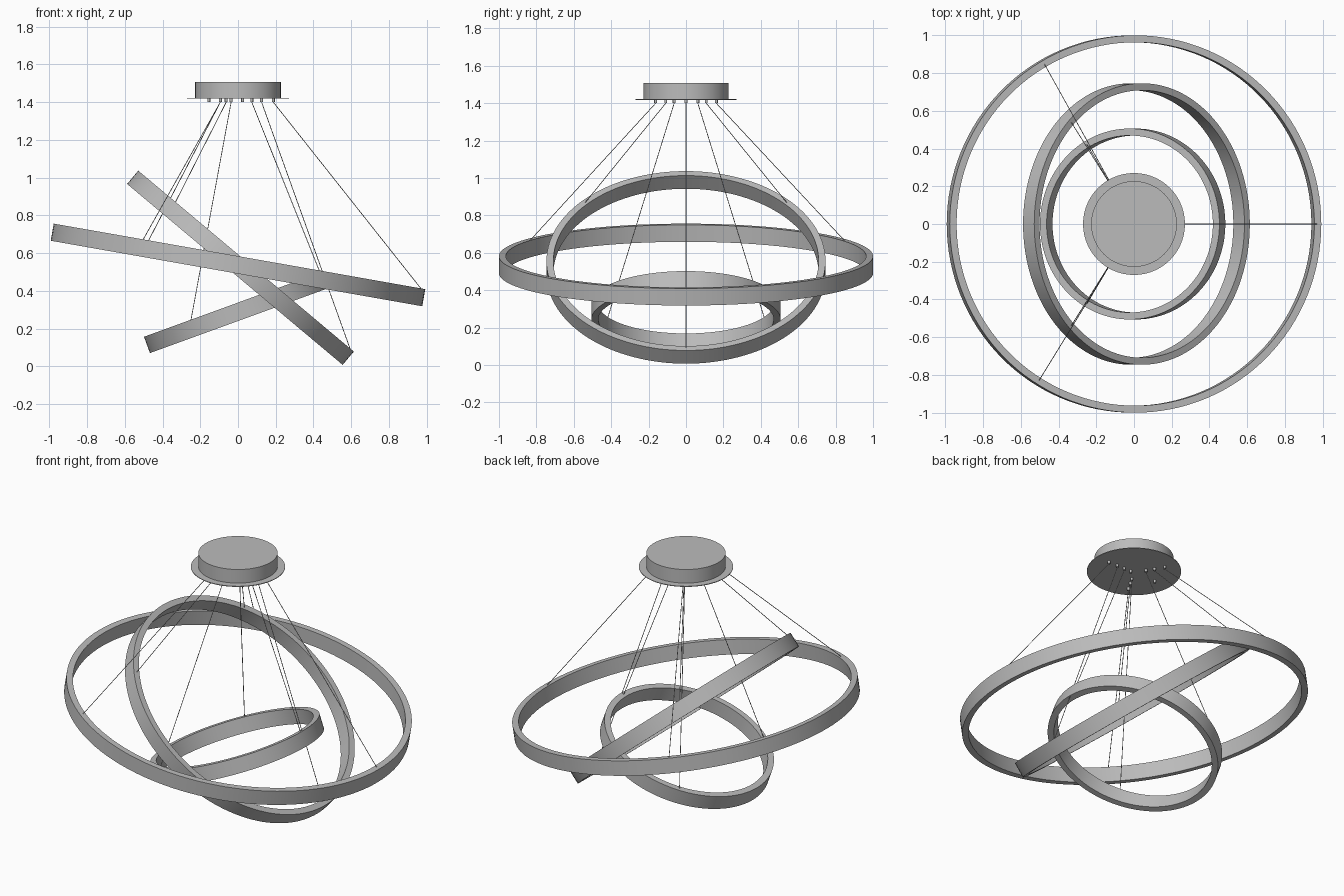
import bpy, bmesh
from math import radians, cos, sin, pi
from mathutils import Vector, Matrix

cube = bpy.data.objects.get("Cube")
if cube:
    bpy.data.objects.remove(cube, do_unlink=True)


def material(name, value):
    mat = bpy.data.materials.new(name)
    mat.use_nodes = True
    colour = (value, value, value, 1)
    mat.diffuse_color = colour
    mat.node_tree.nodes["Principled BSDF"].inputs["Base Color"].default_value = colour
    return mat


METAL = material("satin grey", 0.5)


def finish(name, bm, mat=METAL):
    bmesh.ops.recalc_face_normals(bm, faces=bm.faces)
    mesh = bpy.data.meshes.new(name)
    bm.to_mesh(mesh)
    bm.free()
    mesh.materials.append(mat)
    obj = bpy.data.objects.new(name, mesh)
    bpy.context.collection.objects.link(obj)
    bpy.ops.object.select_all(action="DESELECT")
    obj.select_set(True)
    bpy.context.view_layer.objects.active = obj
    bpy.ops.object.shade_smooth_by_angle(angle=radians(35))
    return obj


def rod(name, start, end, radius, sides, mat=METAL):
    """Capped cylinder between two points."""
    start, end = Vector(start), Vector(end)
    axis = end - start
    turn = axis.to_track_quat("Z", "Y").to_matrix().to_4x4()
    bm = bmesh.new()
    bmesh.ops.create_cone(bm, cap_ends=True, segments=sides, radius1=radius,
                          radius2=radius, depth=axis.length,
                          matrix=Matrix.Translation((start + end) / 2) @ turn)
    return finish(name, bm, mat)


def hoop(name, radius, place):
    """Flat band with a rectangular section, lathed then tilted."""
    bm = bmesh.new()
    inner, half = radius - WALL, HEIGHT / 2
    section = [(inner, -half), (radius, -half), (radius, half), (inner, half)]
    verts = [bm.verts.new((r, 0, z)) for r, z in section]
    edges = [bm.edges.new((verts[i], verts[i - 1])) for i in range(4)]
    bmesh.ops.spin(bm, geom=verts + edges, axis=(0, 0, 1), cent=(0, 0, 0),
                   angle=2 * pi, steps=128, use_duplicate=False)
    bmesh.ops.remove_doubles(bm, verts=bm.verts, dist=1e-4)
    bm.transform(place)
    return finish(name, bm)


# Ceiling canopy
BASE, PIN = 1.42, 0.02
rod("canopy_drum", (0, 0, BASE), (0, 0, 1.508), 0.227, 96)
rod("canopy_flange", (0, 0, BASE - 0.002), (0, 0, BASE + 0.002), 0.27, 96)

# Tilted hoops, each hung on three cables
HEIGHT, WALL = 0.092, 0.037
HOOPS = [
    # name, radius, centre x, centre z, tilt, mount radius, cable angles
    ("large", 1.0, 0.0, 0.537, 10, 0.187, (0, 120, -122)),
    ("middle", 0.746, 0.013, 0.522, 40, 0.125, (0, 132, -132)),
    ("small", 0.506, -0.007, 0.286, -20, 0.073, (0, 120, -120)),
]
for name, radius, x, z, tilt, mount, angles in HOOPS:
    place = Matrix.Translation((x, 0, z)) @ Matrix.Rotation(radians(tilt), 4, "Y")
    hoop(name + "_hoop", radius, place)
    for i, angle in enumerate(angles):
        a, b = radians(120 * i), radians(angle)
        top = Vector((mount * cos(a), mount * sin(a), BASE - PIN))
        r = radius - WALL / 2
        foot = place @ Vector((r * cos(b), r * sin(b), HEIGHT / 2 - 0.005))
        rod(f"{name}_cable_{i + 1}", top, foot, 0.002, 8)
        rod(f"{name}_cable_grip_{i + 1}", top, top + Vector((0, 0, PIN)), 0.008, 16)

# Spare fixing screws under the canopy
for i, px in enumerate((-0.155, 0.025)):
    rod(f"fixing_screw_{i + 1}", (px, 0, BASE - PIN), (px, 0, BASE), 0.008, 16)
